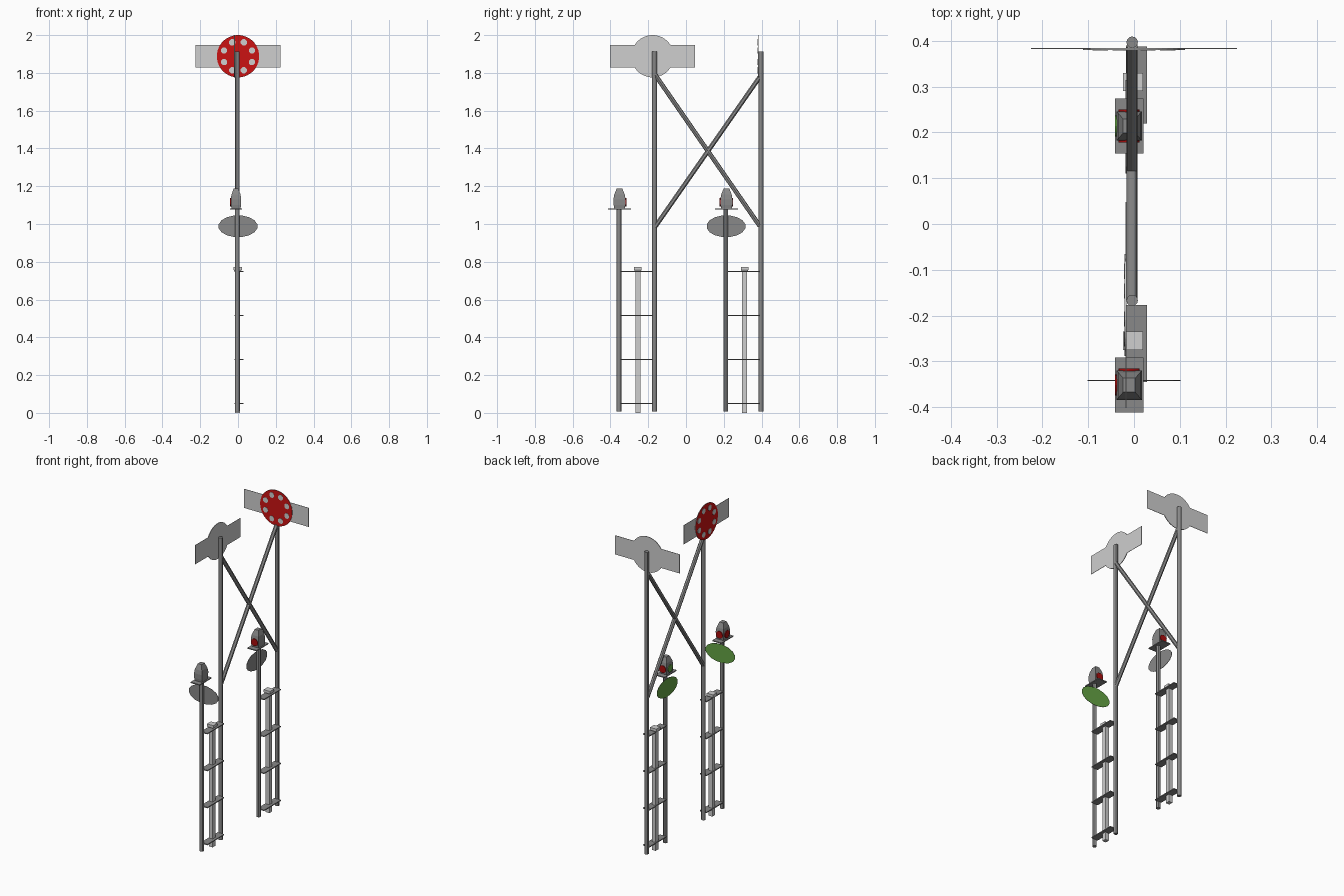
import bpy, bmesh
from math import sin, cos, pi, asin
from mathutils import Matrix, Vector

cube = bpy.data.objects.get("Cube")
if cube:
    bpy.data.objects.remove(cube)


def material(name, r, g, b):
    m = bpy.data.materials.new(name)
    m.use_nodes = True
    m.diffuse_color = (r, g, b, 1)
    m.node_tree.nodes["Principled BSDF"].inputs["Base Color"].default_value = (r, g, b, 1)
    return m


STEEL = material("steel grey", 0.25, 0.25, 0.25)
PALE = material("pale grey", 0.62, 0.62, 0.62)
RED = material("signal red", 0.6, 0.006, 0.006)
LENS_RED = material("dark lens red", 0.4, 0.004, 0.004)
GREEN = material("signal green", 0.13, 0.37, 0.06)

POST_X = -0.004
POST_R = 0.0125
FACE = {"-y": 0, "-x": -pi / 2, "+y": pi}   # turn about z for a part built facing -y


def finish(name, bm, mats, smooth=False):
    bmesh.ops.recalc_face_normals(bm, faces=bm.faces)
    me = bpy.data.meshes.new(name)
    bm.to_mesh(me)
    bm.free()
    for m in mats:
        me.materials.append(m)
    ob = bpy.data.objects.new(name, me)
    bpy.context.collection.objects.link(ob)
    if smooth:
        bpy.ops.object.select_all(action="DESELECT")
        ob.select_set(True)
        bpy.context.view_layer.objects.active = ob
        bpy.ops.object.shade_smooth_by_angle()
    return ob


def tube(name, a, b, r=POST_R, mat=STEEL, sides=12):
    a, b = Vector(a), Vector(b)
    bm = bmesh.new()
    turn = (b - a).to_track_quat("Z", "Y").to_matrix().to_4x4()
    bmesh.ops.create_cone(bm, cap_ends=True, segments=sides, radius1=r, radius2=r,
                          depth=(b - a).length, matrix=Matrix.Translation((a + b) / 2) @ turn)
    return finish(name, bm, [mat], True)


def loft(name, x, y, sections, mat):
    """Rectangular sections (z, half x, half y) joined into a closed solid."""
    bm = bmesh.new()
    rings = [[bm.verts.new((x + sx * hx, y + sy * hy, z))
              for sx, sy in ((-1, -1), (1, -1), (1, 1), (-1, 1))] for z, hx, hy in sections]
    for lo, hi in zip(rings, rings[1:]):
        for i in range(4):
            j = (i + 1) % 4
            bm.faces.new((lo[i], lo[j], hi[j], hi[i]))
    bm.faces.new(rings[0])
    bm.faces.new(rings[-1])
    return finish(name, bm, [mat])


def ellipse(rx, rz, n, cx=0, cz=0):
    return [(cx + rx * cos(2 * pi * (i + .5) / n), cz + rz * sin(2 * pi * (i + .5) / n))
            for i in range(n)]


def plate(name, outlines, place, facing, front, back, thick=0.002):
    """Flat plates from (u, z) outlines; the front face gets its own colour."""
    bm = bmesh.new()
    for pts in outlines:
        f = bm.faces.new([bm.verts.new((u, 0, z)) for u, z in pts])
        new = bmesh.ops.extrude_face_region(bm, geom=[f])["geom"]
        bmesh.ops.translate(bm, vec=(0, thick, 0),
                            verts=[v for v in new if isinstance(v, bmesh.types.BMVert)])
    bmesh.ops.recalc_face_normals(bm, faces=bm.faces)
    for f in bm.faces:
        f.material_index = 0 if f.normal.y < -0.5 else 1
    bm.transform(Matrix.Translation(place) @ Matrix.Rotation(FACE[facing], 4, "Z"))
    return finish(name, bm, [front, back])


def sign(tag, x, y, facing):
    # pale backing: a disc with a wing on each side
    r, wing_u, wing_z = 0.112, 0.225, 0.06
    a, n = asin(wing_z / r), 14
    arc = [(r * cos(a + (pi - 2 * a) * i / n), r * sin(a + (pi - 2 * a) * i / n))
           for i in range(n + 1)]
    half = [(wing_u, wing_z)] + arc + [(-wing_u, wing_z)]
    outline = half + [(-u, -z) for u, z in half]
    out = Vector((0, -1, 0))
    out.rotate(Matrix.Rotation(FACE[facing], 3, "Z"))
    place = Vector((x, y, 1.888))
    plate(tag + "_sign_backing", [outline], place, facing, PALE, PALE)
    # red face and its ring of pale dots
    plate(tag + "_sign_red_disc", [ellipse(r, r, 32)], place + out * 0.002, facing, RED, PALE)
    dots = [ellipse(0.018, 0.018, 8, u, z) for u, z in ellipse(0.08, 0.08, 8)]
    plate(tag + "_sign_dots", dots, place + out * 0.0035, facing, PALE, PALE)


def lamp(tag, y, lenses):
    x, hx, hy = -0.0105, 0.0275, 0.032
    loft(tag + "_lamp_base", x, y, [(1.077, 0.0315, 0.06), (1.083, 0.0315, 0.06)], STEEL)
    profile = [(1.083, .88), (1.1, .97), (1.13, 1), (1.155, .88), (1.187, .48)]
    loft(tag + "_lamp_housing", x, y, [(z, hx * s, hy * s) for z, s in profile], STEEL)
    for facing, mat in lenses:
        d = Vector((0, -1, 0))
        d.rotate(Matrix.Rotation(FACE[facing], 3, "Z"))
        reach = hx if facing == "-x" else hy
        c = Vector((x, y, 1.115))
        tube(tag + "_lamp_lens_" + facing[1] + ("_front" if facing == "-y" else "_rear"),
             c + d * (reach - 0.008), c + d * (reach + 0.004), 0.023, mat)


def frame(tag, low_y, tall_y):
    tube(tag + "_short_post", (POST_X, low_y, 0.008), (POST_X, low_y, 1.08))
    tube(tag + "_tall_post", (POST_X, tall_y, 0.008), (POST_X, tall_y, 1.912))
    # ladder steps between the two posts
    mid = (low_y + tall_y) / 2
    for i in range(4):
        z = 0.05 + i * 0.233
        loft(f"{tag}_step_{i + 1}", 0.005, mid,
             [(z - 0.003, 0.023, 0.084), (z + 0.003, 0.023, 0.084)], STEEL)
    # pale stake with a flared cap
    loft(tag + "_stake", -0.002, mid + 0.006,
         [(0, 0.013, 0.0135), (0.745, 0.013, 0.0135), (0.758, 0.022, 0.02), (0.772, 0.022, 0.02)],
         PALE)


# two post frames
frame("front", -0.355, -0.167)
frame("rear", 0.211, 0.397)

# crossed braces between the tall posts
tube("brace_falling", (POST_X, -0.167, 1.795), (POST_X, 0.39, 0.99), 0.012)
tube("brace_rising", (POST_X, -0.167, 0.98), (POST_X, 0.39, 1.778), 0.012)

# signs, on the sides of the tall posts
sign("front", POST_X - POST_R - 0.002, -0.177, "-x")
sign("rear", 0, 0.397 - POST_R - 0.002, "-y")

# lamps on the short posts
lamp("front", -0.352, [("+y", LENS_RED), ("-x", LENS_RED)])
lamp("rear", 0.214, [("+y", LENS_RED), ("-y", LENS_RED), ("-x", GREEN)])

# oval green boards below the lamps
oval = [ellipse(0.104, 0.058, 16)]
plate("front_oval_board", oval, (0, -0.355 + POST_R + 0.002, 0.988), "+y", GREEN, STEEL)
plate("rear_oval_board", oval, (POST_X - POST_R - 0.002, 0.212, 0.988), "-x", GREEN, STEEL)
